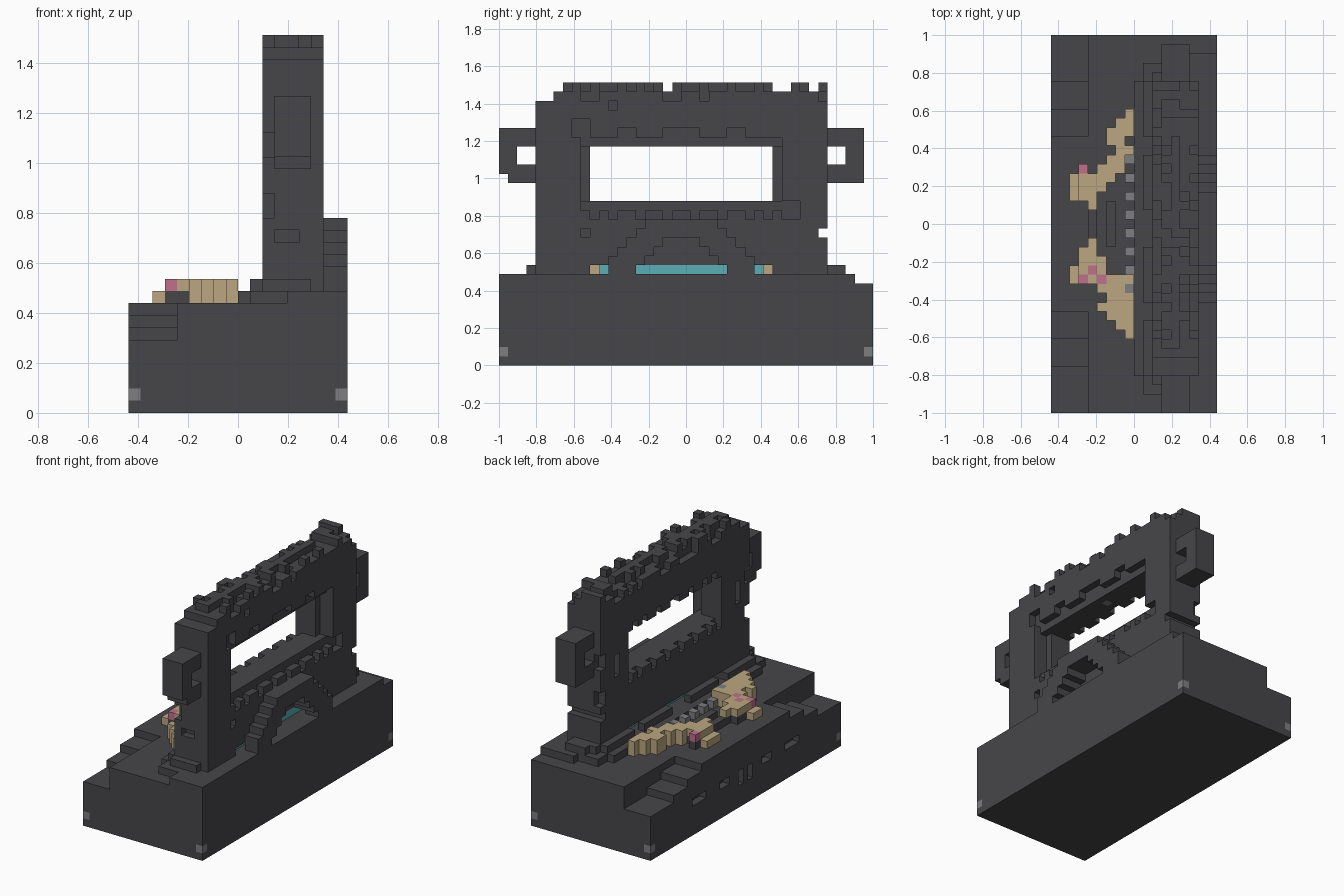
import bpy, bmesh, random
from itertools import product
from mathutils import Vector

cube = bpy.data.objects.get("Cube")
if cube:
    bpy.data.objects.remove(cube, do_unlink=True)

random.seed(4)
V = 2 / 41                      # block size
ORIGIN = Vector((-9 * V, -1, 0))


def material(name, r, g, b):
    m = bpy.data.materials.new(name)
    m.use_nodes = True
    m.diffuse_color = (r, g, b, 1)
    bsdf = m.node_tree.nodes["Principled BSDF"]
    bsdf.inputs["Base Color"].default_value = (r, g, b, 1)
    return m


stone = material("dark stone", 0.062, 0.061, 0.067)
bone = material("bone", 0.50, 0.39, 0.22)
pink = material("pink", 0.52, 0.16, 0.26)
teal = material("teal", 0.10, 0.43, 0.47)
lamp = material("lamp grey", 0.21, 0.21, 0.22)


def box(x0, x1, y0, y1, z0, z1):
    """Block cells from the first index up to, not including, the last."""
    return set(product(range(x0, x1), range(y0, y1), range(z0, z1)))


def mirrored(cells):
    """Add the reflection along the length of the wall."""
    return cells | {(x, 39 - y, z) for x, y, z in cells}


def build(name, cells, mat):
    """Mesh only the outer skin of a set of blocks."""
    bm = bmesh.new()
    verts = {}

    def corner(p):
        if p not in verts:
            verts[p] = bm.verts.new(ORIGIN + Vector(p) * V)
        return verts[p]

    for c in cells:
        for axis, side in product(range(3), (0, 1)):
            step = list(c)
            step[axis] += 2 * side - 1
            if tuple(step) in cells:
                continue
            u, w = (axis + 1) % 3, (axis + 2) % 3
            ring = []
            for a, b in ((0, 0), (1, 0), (1, 1), (0, 1)):
                p = list(c)
                p[axis] += side
                p[u] += a
                p[w] += b
                ring.append(corner(tuple(p)))
            bm.faces.new(ring if side else ring[::-1])
    mesh = bpy.data.meshes.new(name)
    bm.to_mesh(mesh)
    bm.free()
    mesh.materials.append(mat)
    ob = bpy.data.objects.new(name, mesh)
    bpy.context.collection.objects.link(ob)
    return ob


# Base with stairs at both ends of one long side
base = box(0, 18, 0, 41, 0, 9)
for step, (a, b) in enumerate(((0, 5), (5, 8), (8, 11))):
    base -= box(0, 4, a, b, 6 + step, 9)
    base -= box(0, 4, 41 - b, 41 - a, 6 + step, 9)

# Slots in the side of the base
for y, width, z, height in ((9, 3, 4, 1), (15, 2, 4, 1), (19, 1, 3, 2)):
    for start in (y, 41 - y - width):
        base -= box(0, 1, start, start + width, z, z + height)
lights = {(x, y, 1) for x in (0, 17) for y in (0, 40)}
build("base", base - lights, stone)

# Raised terrace and the steps under the wall
terrace = box(13, 18, 0, 39, 9, 10) | box(9, 18, 4, 36, 9, 10)
terrace |= box(10, 17, 2, 38, 9, 10)
terrace |= mirrored(box(11, 15, 3, 4, 10, 11))
terrace |= box(12, 15, 36, 38, 10, 11)
terrace |= box(10, 11, 4, 36, 10, 11) - box(10, 11, 10, 12, 10, 11) - box(10, 11, 28, 30, 10, 11)
terrace -= box(10, 11, 18, 22, 10, 11)
build("terrace", terrace, stone)
build("plaza_curbs", box(6, 7, 18, 23, 9, 10) | box(4, 5, 19, 22, 9, 10), stone)

# Wall with window and low water slot
wall = box(11, 16, 4, 36, 10, 29)
wall -= box(11, 16, 10, 30, 18, 24)
wall -= box(11, 16, 10, 30, 10, 11)

# Recessed frame and tooth notches around the window
wall -= box(14, 16, 9, 31, 17, 25)
wall |= box(14, 15, 9, 31, 24, 25) | box(14, 15, 9, 31, 17, 18)
wall -= mirrored(box(14, 15, 9, 10, 19, 23))
for y in (13, 18, 20):
    wall -= mirrored(box(15, 16, y, y + 2, 25, 26))
for y in (10, 12, 15, 18):
    wall -= mirrored(box(15, 16, y, y + 1, 16, 17))
    wall -= mirrored(box(11, 12, y, y + 1, 17, 18))
    wall -= mirrored(box(11, 12, y + 1, y + 2, 24, 25))
wall -= box(15, 16, 8, 10, 25, 27) | box(15, 16, 9, 10, 14, 15)
wall -= box(15, 16, 31, 33, 16, 18)

# Worn corners of the wall
ends = box(12, 14, 4, 5, 14, 15) | box(11, 12, 4, 5, 16, 18) | box(11, 12, 4, 5, 21, 23)
wall -= mirrored(ends)
wall -= box(11, 16, 35, 36, 14, 15)
wall -= box(11, 12, 6, 7, 19, 22) | box(11, 12, 32, 33, 19, 22)

# Rugged roof line
for x, y in product(range(11, 16), range(6, 36)):
    edge = x in (11, 15)
    if random.random() < (0.75 if edge else 0.92):
        wall.add((x, y, 29))
        low = y in (6, 18, 30, 31, 34)
        if not low and random.random() < (0.3 if edge else 0.55):
            wall.add((x, y, 30))
wall |= box(13, 14, 7, 36, 29, 30)
wall |= box(13, 14, 7, 18, 30, 31) | box(13, 14, 19, 30, 30, 31)
wall |= box(12, 14, 32, 34, 29, 31) | box(12, 14, 35, 36, 29, 31)
wall.discard((15, 12, 28))

# Stepped arch on the outer face
arch = set()
for y in range(12, 20):
    top = min(y, 16)
    floor = 10 if y < 15 else min(y - 4, 14)
    arch |= box(16, 18, y, y + 1, floor, top)
    if y >= 15:
        wall -= mirrored(box(15, 16, y, y + 1, 10, floor))
build("arch", mirrored(arch), stone)

# Ring handles on the two ends
handles = box(12, 15, 0, 4, 20, 26) - box(12, 15, 2, 4, 22, 24)
handles = mirrored(handles) - box(12, 15, 0, 1, 20, 21)
build("end_handles", handles, stone)

# Lamps at the base corners, over the window and along the terrace
over_window = {(13, 20, 24)}
lights |= over_window
lights |= {(8, y, 9) for y in range(15, 28, 2)} | {(8, 13, 10)}
build("wall", wall - over_window, stone)
build("lamps", lights, lamp)

# Strip of water in the slot
build("water", box(12, 15, 11, 29, 10, 11), teal)

# Two bony figures, listed by row as first and last column
near_rows = {8: "88", 9: "78", 10: "68", 11: "58", 12: "68", 13: "57", 14: "28",
             15: "25", 16: "35", 17: "34", 18: "44"}
far_rows = {32: "88", 31: "78", 30: "68", 29: "67", 28: "78", 27: "67",
            26: "57", 25: "26", 24: "25", 23: "24", 22: "44"}
eyes = {(4, 15, 10), (3, 14, 10), (5, 14, 10), (3, 26, 10)}
supports = {(x, y, 9) for x, y, z in eyes if x < 5}
for name, rows in (("near_figure", near_rows), ("far_figure", far_rows)):
    cells = set()
    for y, (first, last) in rows.items():
        for x in range(int(first), int(last) + 1):
            if x == 2:
                cells.add((x, y, 9))
            elif x < 5:
                cells.add((x, y, 10))
                supports.add((x, y, 9))
            else:
                cells |= box(x, x + 1, y, y + 1, 9, 11)
    build(name, cells - eyes - lights, bone)
build("figure_supports", supports, stone)
build("figure_eyes", eyes, pink)
